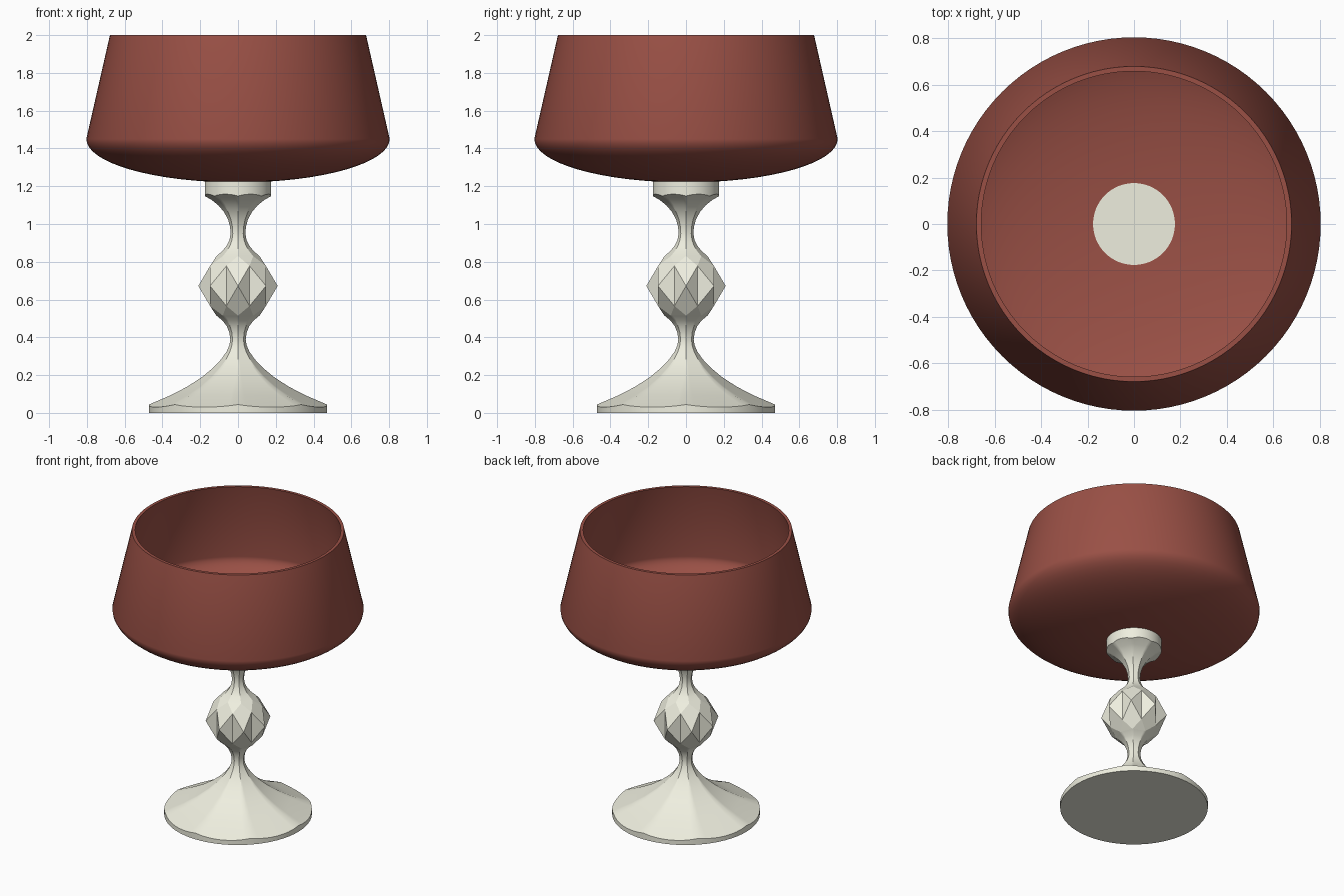
import bpy, bmesh, math

if "Cube" in bpy.data.objects:
    bpy.data.objects.remove(bpy.data.objects["Cube"])

def material(name, rgb):
    m = bpy.data.materials.new(name)
    m.diffuse_color = (*rgb, 1)
    m.use_nodes = True
    m.node_tree.nodes["Principled BSDF"].inputs["Base Color"].default_value = m.diffuse_color
    return m

CREAM = material("cream", (0.86, 0.86, 0.74))
RED = material("dark_red", (0.32, 0.08, 0.06))
N = 64            # columns around; the stem has 8 flat sides
HALF = math.pi / 8

def finish(bm, name, mat, angle):
    bmesh.ops.recalc_face_normals(bm, faces=bm.faces)
    me = bpy.data.meshes.new(name)
    bm.to_mesh(me)
    bm.free()
    ob = bpy.data.objects.new(name, me)
    bpy.context.collection.objects.link(ob)
    me.materials.append(mat)
    if angle:
        bpy.ops.object.select_all(action='DESELECT')
        bpy.context.view_layer.objects.active = ob
        ob.select_set(True)
        bpy.ops.object.shade_smooth_by_angle(angle=math.radians(angle))
    return ob

def loft(bm, rings, closed=False):
    rows = [[bm.verts.new(p) for p in ring] for ring in rings]
    pairs = list(zip(rows, rows[1:])) + ([(rows[-1], rows[0])] if closed else [])
    for a, b in pairs:
        n = len(a)
        for i in range(n):
            j = (i + 1) % n
            bm.faces.new((a[i], a[j], b[j], b[i]))
    return rows

def octagon_factor(t):
    return math.cos(HALF) / math.cos(t % (2 * HALF) - HALF)

def octagon(r, z):
    out = []
    for i in range(N):
        t = math.tau * i / N
        k = r * octagon_factor(t)
        out.append((k * math.cos(t), k * math.sin(t), z))
    return out

def circle(r, z, n=N, scallop=0.0):
    # scallop shifts z where the flat sides meet the round rim
    out = []
    for i in range(n):
        t = math.tau * i / n
        dz = scallop * (1 - octagon_factor(t)) * r
        out.append((r * math.cos(t), r * math.sin(t), z + dz))
    return out

# Foot: round rim cut by eight flared flat sides, rising to the lower neck
bm = bmesh.new()
foot = [(.36, .092), (.27, .138), (.19, .19), (.13, .24), (.088, .285), (.06, .325),
        (.045, .36), (.041, .39), (.046, .425), (.06, .46), (.083, .49), (.114, .515)]
rows = loft(bm, [circle(.472, 0), circle(.472, .044, scallop=-.38)]
            + [octagon(r, z) for r, z in foot])
bm.faces.new(rows[0])
finish(bm, "foot", CREAM, 30)

# Faceted knop in the middle of the stem
bm = bmesh.new()
def ring8(r, z, turn):
    return [bm.verts.new((r * math.cos(HALF * (2 * i + turn)),
                          r * math.sin(HALF * (2 * i + turn)), z)) for i in range(8)]
mid = ring8(.21, .672, 0)
for z_side, z_end in ((.778, .83), (.566, .515)):
    side, end = ring8(.16, z_side, 1), ring8(.114, z_end, 0)
    for i in range(8):
        j = (i + 1) % 8
        bm.faces.new((mid[i], side[i], end[i], side[i - 1]))
        bm.faces.new((side[i], end[j], end[i]))
    if z_side > .67:
        upper = side
for i in range(8):
    for m in (mid[i], mid[(i + 1) % 8]):
        bm.faces.new((m, upper[i], side[i]))
finish(bm, "stem_knop", CREAM, 0)

# Upper neck flaring into the round collar
bm = bmesh.new()
neck = [(.114, .83), (.083, .857), (.06, .885), (.045, .915), (.039, .95), (.042, .985),
        (.053, 1.025), (.075, 1.065), (.105, 1.1), (.14, 1.128)]
rows = loft(bm, [octagon(r, z) for r, z in neck]
            + [circle(.176, 1.148, scallop=.75), circle(.176, 1.248)])
bm.faces.new(rows[-1])
finish(bm, "collar", CREAM, 30)

# Hollow shade: rounded bowl below, tapering wall above
bm = bmesh.new()
def bowl(a, b, zc):
    lo = math.asin(.16 / a)
    return [(a * math.sin(t), zc - b * math.cos(t))
            for t in (lo + (math.pi / 2 - lo) * k / 14 for k in range(15))]
outer = bowl(.803, .23, 1.45) + [(.678, 2)]
inner = bowl(.782, .21, 1.45) + [(.657, 2)]
loft(bm, [circle(r, z, 96) for r, z in outer + inner[::-1]], closed=True)
finish(bm, "shade", RED, 35)
